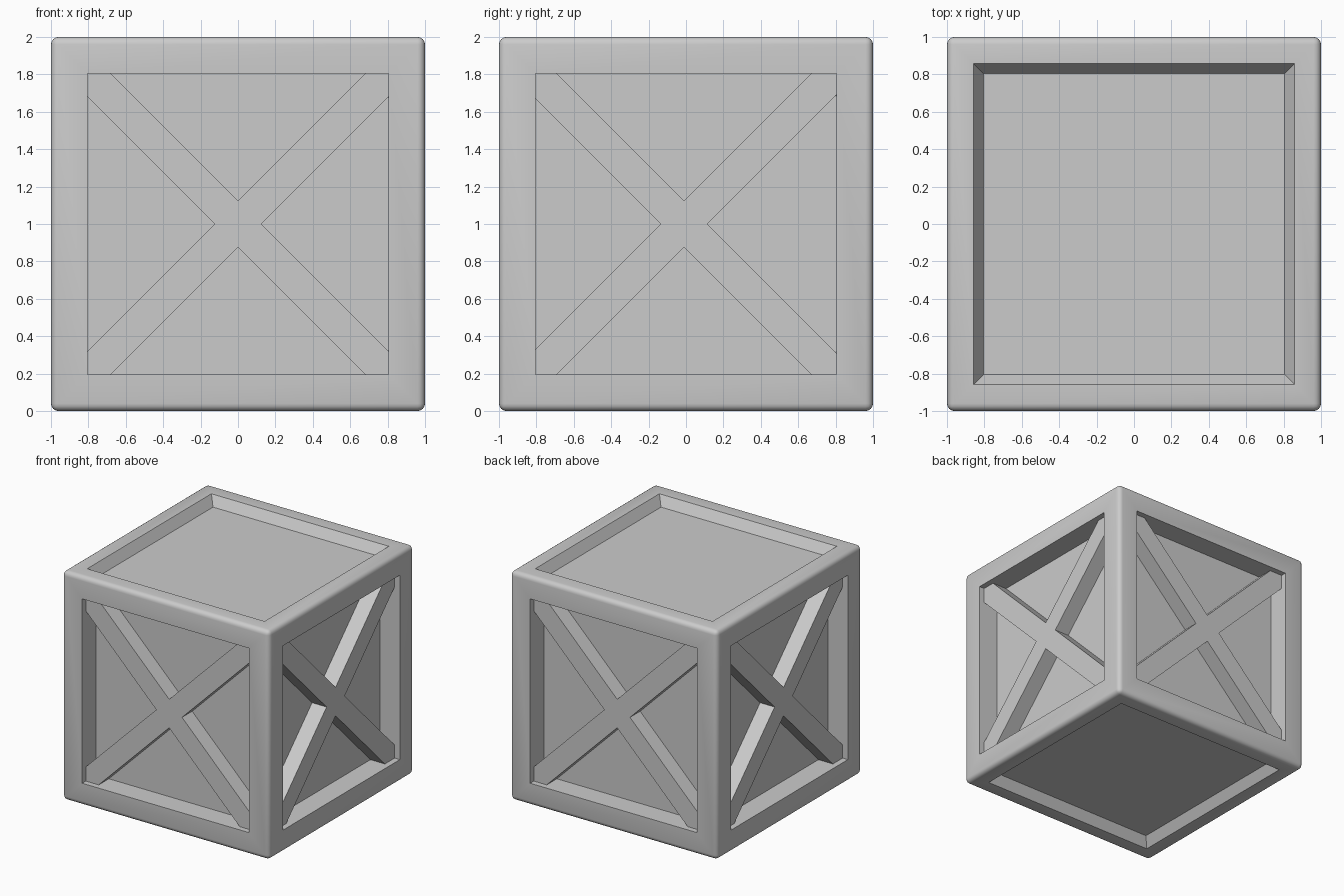
import bpy, bmesh
from math import cos, sin, pi
from mathutils import Matrix, Vector

if "Cube" in bpy.data.objects:
    bpy.data.objects.remove(bpy.data.objects["Cube"])


def finish(bm, name):
    bmesh.ops.recalc_face_normals(bm, faces=bm.faces[:])
    mesh = bpy.data.meshes.new(name)
    bm.to_mesh(mesh)
    bm.free()
    obj = bpy.data.objects.new(name, mesh)
    bpy.context.collection.objects.link(obj)
    return obj


# Crate body: rounded cube with a recessed panel in every face
BEVEL = 0.04
bm = bmesh.new()
bmesh.ops.create_cube(bm, size=2, matrix=Matrix.Translation((0, 0, 1)))
bmesh.ops.bevel(bm, geom=bm.edges[:], offset=BEVEL, segments=4,
                profile=0.5, affect='EDGES')
bm.normal_update()
big = [f for f in bm.faces if f.calc_area() > 2]
sides = [f for f in big if abs(f.normal.z) < 0.5]
caps = [f for f in big if abs(f.normal.z) > 0.5]


def recess(faces, half, taper, depth):
    bmesh.ops.inset_individual(bm, faces=faces, thickness=1 - BEVEL - half,
                               use_even_offset=True)
    bmesh.ops.inset_individual(bm, faces=faces, thickness=taper, depth=-depth,
                               use_even_offset=True)


recess(sides, 0.805, 0.0, 0.19)     # straight-walled side recesses
recess(caps, 0.857, 0.052, 0.083)   # tapered top and bottom recesses
body = finish(bm, "crate_body")
bpy.context.view_layer.objects.active = body
body.select_set(True)
bpy.ops.object.shade_smooth_by_angle(angle=0.6)


# Cross braces: one X-shaped prism per side, ends buried in the frame
def cross_brace(name, turn, shift):
    half_w, length = 0.088, 1.2
    pts = []
    for k in range(4):
        a = k * pi / 2
        pts.append((half_w * 2 ** 0.5 * cos(a), half_w * 2 ** 0.5 * sin(a)))
        d = Vector((cos(a + pi / 4), sin(a + pi / 4)))
        n = Vector((-d.y, d.x)) * half_w
        pts += [d * length - n, d * length + n]
    bm = bmesh.new()
    face = bm.faces.new([bm.verts.new((x + shift, -0.95, z + 1)) for x, z in pts])
    ext = bmesh.ops.extrude_face_region(bm, geom=[face], use_keep_orig=True)
    verts = [g for g in ext['geom'] if isinstance(g, bmesh.types.BMVert)]
    bmesh.ops.translate(bm, verts=verts, vec=(0, 0.15, 0))
    bm.transform(Matrix.Rotation(turn, 4, 'Z'))
    finish(bm, name)


for i, side in enumerate(("front", "right", "back", "left")):
    cross_brace(side + "_cross_brace", i * pi / 2, -0.01 if i % 2 else 0)
